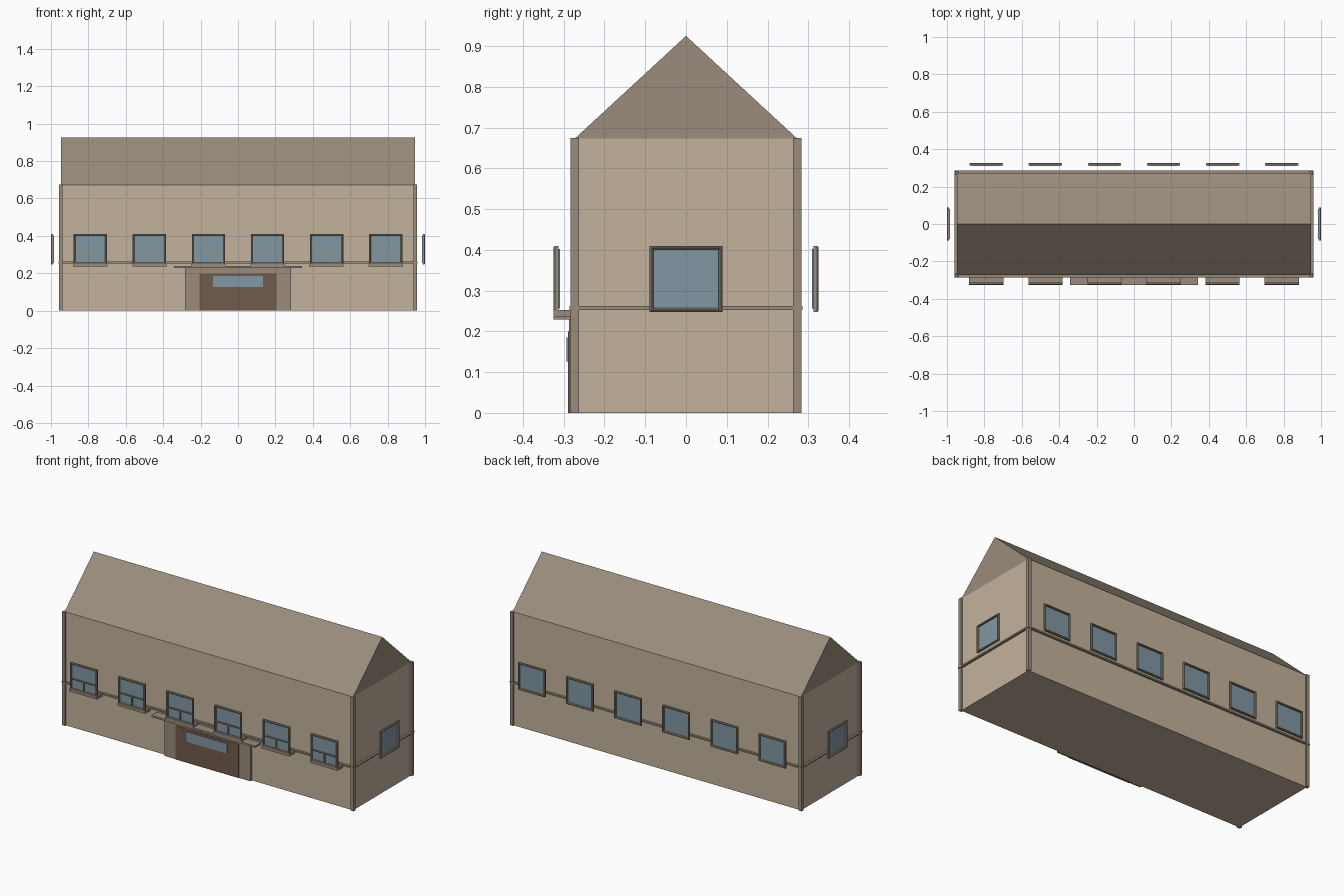
import bpy, bmesh
from math import pi
from mathutils import Matrix

if "Cube" in bpy.data.objects:
    bpy.data.objects.remove(bpy.data.objects["Cube"])

HX, HY, EAVE, RIDGE = 0.947, 0.273, 0.673, 0.925


def material(name, r, g, b):
    m = bpy.data.materials.new(name)
    m.diffuse_color = (r, g, b, 1)
    m.use_nodes = True
    m.node_tree.nodes["Principled BSDF"].inputs["Base Color"].default_value = m.diffuse_color
    return m


WALL = material("wall_tan", 0.55, 0.45, 0.335)
TRIM = material("trim_brown", 0.32, 0.265, 0.20)
DOOR = material("door_brown", 0.165, 0.105, 0.072)
GLASS = material("glass_blue", 0.22, 0.31, 0.37)


def make(name, bm, mat, matrix=Matrix()):
    bmesh.ops.recalc_face_normals(bm, faces=bm.faces)
    me = bpy.data.meshes.new(name)
    bm.to_mesh(me)
    bm.free()
    me.materials.append(mat)
    ob = bpy.data.objects.new(name, me)
    ob.matrix_world = matrix
    bpy.context.collection.objects.link(ob)
    return ob


def box(name, x, y, z, mat, matrix=Matrix()):
    """Box from (min, max) pairs on each axis."""
    bm = bmesh.new()
    bmesh.ops.create_cube(bm, size=1)
    for v in bm.verts:
        for i, (a, b) in enumerate((x, y, z)):
            v.co[i] = a if v.co[i] < 0 else b
    return make(name, bm, mat, matrix)


def frame(name, profile, zc, matrix):
    """Sweep a (half width, half height, y) profile round a rectangle."""
    bm = bmesh.new()
    rings = [[bm.verts.new((sx * w, y, zc + sz * h))
              for sx, sz in ((-1, -1), (1, -1), (1, 1), (-1, 1))]
             for w, h, y in profile]
    for i, a in enumerate(rings):
        b = rings[(i + 1) % len(rings)]
        for k in range(4):
            j = (k + 1) % 4
            bm.faces.new((a[k], a[j], b[j], b[k]))
    return make(name, bm, TRIM, matrix)


def window(name, matrix, front=False):
    """Window facing local -y, plane at local y = 0 (outer face)."""
    zc = 0.329
    frame(name + "_frame",
          [(0.089, 0.081, 0.012), (0.089, 0.081, 0.003), (0.086, 0.078, 0),
           (0.083, 0.075, 0), (0.080, 0.072, 0.003), (0.080, 0.072, 0.012)],
          zc, matrix)
    box(name + "_glass", (-0.081, 0.081), (0.011, 0.016), (0.256, 0.402), GLASS, matrix)
    if front:
        box(name + "_transom", (-0.08, 0.08), (0.004, 0.012), (0.310, 0.316), TRIM, matrix)
        box(name + "_mullion", (-0.003, 0.003), (0.004, 0.012), (0.256, 0.310), TRIM, matrix)
        box(name + "_sill", (-0.091, 0.091), (0, 0.054), (0.237, 0.252), TRIM, matrix)


# Main walls, belt course and corner posts
box("walls", (-HX, HX), (-HY, HY), (0, EAVE), WALL)
box("belt_course", (-HX - 0.013, HX + 0.013), (-HY - 0.013, HY + 0.013), (0.253, 0.262), TRIM)
for sx in (-1, 1):
    for sy in (-1, 1):
        cx, cy = sx * HX, sy * HY
        box("corner_post", (cx - 0.01, cx + 0.01), (cy - 0.01, cy + 0.01), (0, EAVE + 0.001), TRIM)

# Gabled roof prism
bm = bmesh.new()
ends = [[bm.verts.new((x, y, z)) for y, z in ((-HY, EAVE), (HY, EAVE), (0, RIDGE))]
        for x in (-HX, HX)]
for e in ends:
    bm.faces.new(e)
for k in range(3):
    j = (k + 1) % 3
    bm.faces.new((ends[0][k], ends[0][j], ends[1][j], ends[1][k]))
make("roof", bm, TRIM)

# Front and back window rows
for i in range(6):
    x = -0.79 + 0.316 * i
    window("front_window", Matrix.Translation((x, -0.325, 0)), True)
    window("back_window", Matrix.Translation((x, 0.325, 0)) @ Matrix.Rotation(pi, 4, 'Z'))

# Gable end windows
for s in (-1, 1):
    window("side_window", Matrix.Translation((s, 0, 0)) @ Matrix.Rotation(s * pi / 2, 4, 'Z'))

# Entrance with surround, door, light and canopy
box("door_surround", (-0.283, 0.283), (-0.287, -HY), (0, 0.23), TRIM)
box("door", (-0.206, 0.206), (-0.290, -HY), (0, 0.2), DOOR)
box("door_glass", (-0.134, 0.134), (-0.293, -0.285), (0.126, 0.185), GLASS)
box("canopy", (-0.341, 0.341), (-0.325, -HY), (0.229, 0.239), TRIM)
